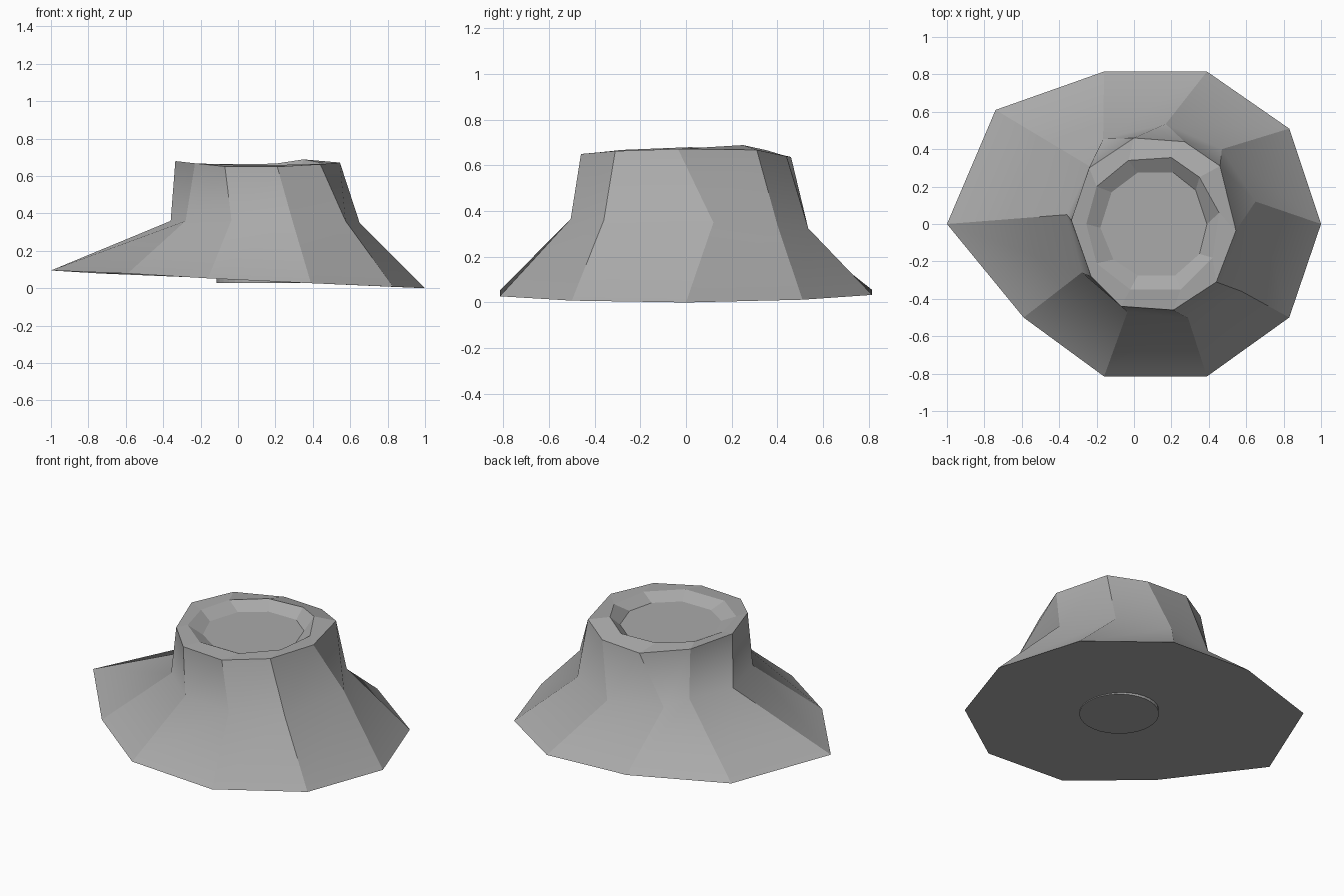
import bpy, bmesh

cube = bpy.data.objects.get("Cube")
if cube:
    bpy.data.objects.remove(cube, do_unlink=True)

# One plain mid grey for everything
grey = bpy.data.materials.new("stone grey")
grey.use_nodes = True
colour = (0.4, 0.4, 0.4, 1.0)
grey.diffuse_color = colour
grey.node_tree.nodes["Principled BSDF"].inputs["Base Color"].default_value = colour


def make_object(name, bm):
    bmesh.ops.recalc_face_normals(bm, faces=bm.faces)
    mesh = bpy.data.meshes.new(name)
    bm.to_mesh(mesh)
    bm.free()
    mesh.materials.append(grey)
    obj = bpy.data.objects.new(name, mesh)
    bpy.context.collection.objects.link(obj)
    return obj


def loft(name, rings, soft_ring):
    """Skin matching closed rings, cap both ends, blend shading across one ring."""
    bm = bmesh.new()
    loops = [[bm.verts.new(p) for p in ring] for ring in rings]
    for low, high in zip(loops, loops[1:]):
        n = len(low)
        for i in range(n):
            j = (i + 1) % n
            bm.faces.new((low[i], low[j], high[j], high[i]))
    bm.faces.new(loops[0][::-1])
    bm.faces.new(loops[-1])
    soft = set(loops[soft_ring])
    for face in bm.faces:
        face.smooth = True
    for edge in bm.edges:
        edge.smooth = all(v in soft for v in edge.verts)
    return make_object(name, bm)


# Skirt edge, tilted up toward -x
skirt = [(1.0, 0.0, 0.0), (0.83, 0.51, 0.012), (0.39, 0.815, 0.033),
         (-0.16, 0.815, 0.055), (-0.74, 0.61, 0.079), (-1.0, 0.0, 0.095),
         (-0.59, -0.5, 0.079), (-0.16, -0.815, 0.053), (0.39, -0.815, 0.027),
         (0.83, -0.5, 0.008)]

# Waist where the slope turns steep
waist = [(0.65, 0.12, 0.35), (0.47, 0.40, 0.34), (0.17, 0.535, 0.325),
         (-0.165, 0.455, 0.34), (-0.24, 0.31, 0.36), (-0.36, 0.05, 0.36),
         (-0.28, -0.26, 0.36), (-0.035, -0.47, 0.365), (0.29, -0.505, 0.365),
         (0.575, -0.36, 0.36)]

# Outer rim
rim = [(0.545, -0.035, 0.672), (0.46, 0.31, 0.668), (0.27, 0.44, 0.64),
       (0.0, 0.46, 0.637), (-0.24, 0.30, 0.665), (-0.335, 0.02, 0.68),
       (-0.23, -0.28, 0.668), (-0.07, -0.44, 0.651), (0.21, -0.46, 0.65),
       (0.44, -0.31, 0.663)]

# Lip and floor of the shallow crater
lip = [(0.455, 0.06, 0.668), (0.35, 0.25, 0.689), (0.20, 0.355, 0.666),
       (-0.03, 0.34, 0.664), (-0.20, 0.20, 0.664), (-0.255, 0.0, 0.664),
       (-0.20, -0.21, 0.664), (-0.02, -0.35, 0.66), (0.25, -0.35, 0.66),
       (0.42, -0.18, 0.664)]
floor = [(x, y, 0.62) for x, y in (
    (0.39, 0.0), (0.33, 0.18), (0.21, 0.275), (0.02, 0.275), (-0.12, 0.17),
    (-0.18, -0.02), (-0.11, -0.19), (0.02, -0.275), (0.22, -0.275), (0.35, -0.16))]

loft("crater_hill", [skirt, waist, rim, lip, floor], soft_ring=1)

# Small disc set into the underside
bm = bmesh.new()
bmesh.ops.create_cone(bm, cap_ends=True, segments=32, radius1=0.225, radius2=0.225, depth=0.05)
bmesh.ops.translate(bm, verts=bm.verts, vec=(0.11, 0.0, 0.054))
make_object("underside_disc", bm)
